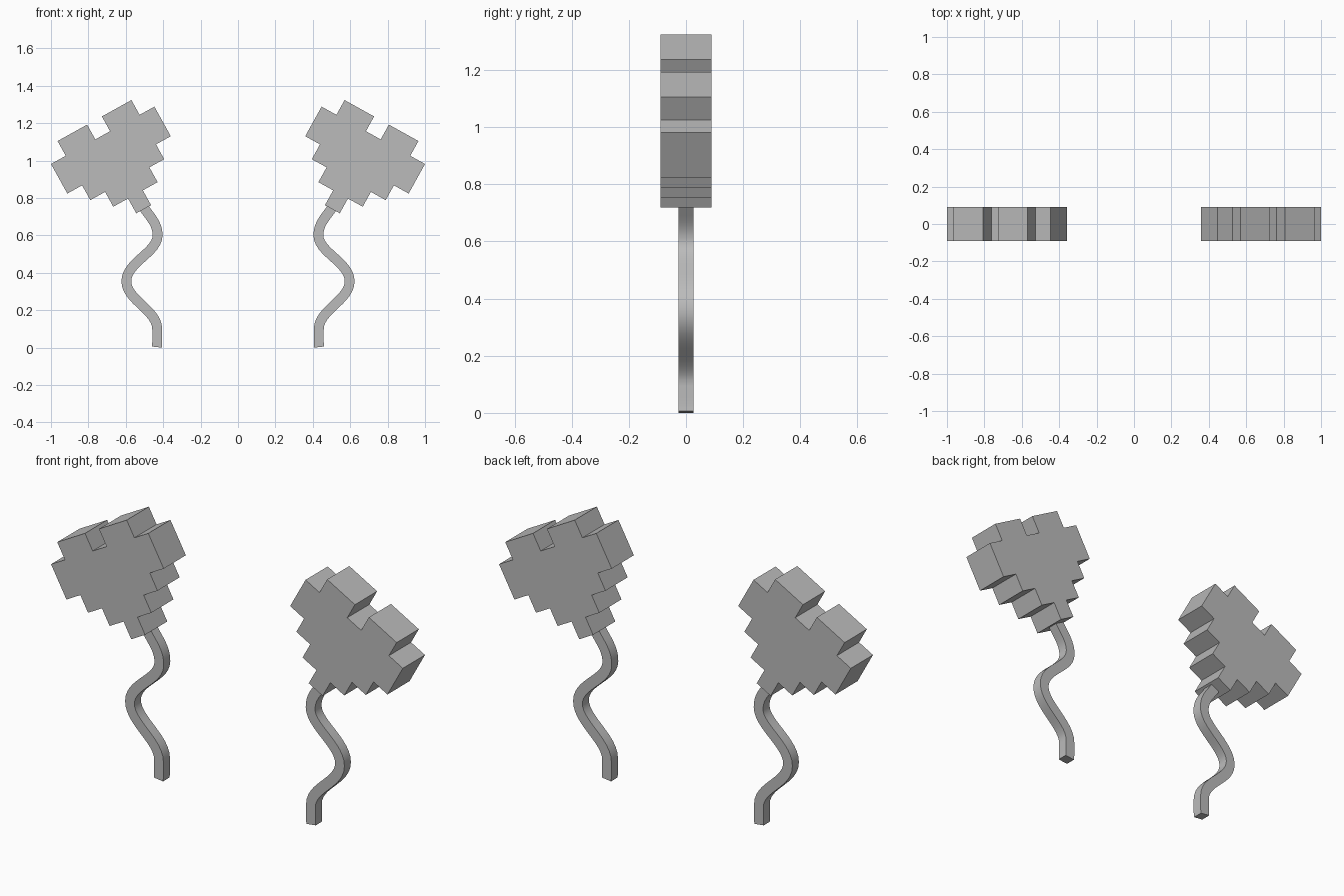
import bpy, bmesh
from mathutils import Vector
from mathutils.geometry import interpolate_bezier

cube = bpy.data.objects.get("Cube")
if cube:
    bpy.data.objects.remove(cube)

# One plain grey for everything
grey = bpy.data.materials.new("plain grey")
grey.use_nodes = True
grey.diffuse_color = (0.5, 0.5, 0.5, 1)
grey.node_tree.nodes["Principled BSDF"].inputs["Base Color"].default_value = (0.5, 0.5, 0.5, 1)


def make_object(name, bm, smooth=False):
    bmesh.ops.recalc_face_normals(bm, faces=bm.faces)
    mesh = bpy.data.meshes.new(name)
    bm.to_mesh(mesh)
    bm.free()
    mesh.materials.append(grey)
    obj = bpy.data.objects.new(name, mesh)
    bpy.context.collection.objects.link(obj)
    if smooth:
        bpy.ops.object.select_all(action='DESELECT')
        obj.select_set(True)
        bpy.context.view_layer.objects.active = obj
        bpy.ops.object.shade_smooth_by_angle(angle=0.6)


# Stepped heart outline on a tilted square grid: half the outline, then reflected
HALF = [(1, 0), (1, 1), (2, 1), (2, 2), (3, 2), (3, 3), (4, 3),
        (4, 5), (3, 5), (3, 6), (1, 6), (1, 5)]
OUTLINE = HALF + [(1 - u, v) for u, v in reversed(HALF)]
A, B = 0.079, 0.0438          # grid step, resolved along x and z
TIP = (0.465, 0.762)


def heart(name, side, half_depth=0.09):
    bm = bmesh.new()
    verts = [bm.verts.new((side * (TIP[0] + u * A + v * B), -half_depth,
                           TIP[1] - u * B + v * A)) for u, v in OUTLINE]
    face = bm.faces.new(verts)
    out = bmesh.ops.extrude_face_region(bm, geom=[face])
    moved = [g for g in out["geom"] if isinstance(g, bmesh.types.BMVert)]
    bmesh.ops.translate(bm, verts=moved, vec=(0, 2 * half_depth, 0))
    make_object(name, bm)


# Wavy stem path: point (x, z) and handle direction (x, z)
KNOTS = [((0.434, 0.003), (-0.004, 0.03)),
         ((0.432, 0.10), (0, 0.03)),
         ((0.597, 0.355), (0, 0.10)),
         ((0.43, 0.60), (0, 0.09)),
         ((0.52, 0.775), (0.04, 0.07))]


def stem(name, side, r=0.0265):
    path = []
    for i, ((p, h), (q, k)) in enumerate(zip(KNOTS, KNOTS[1:])):
        p, q, k = Vector(p), Vector(q), Vector(k)
        # the first bend starts gently but leaves its knot with a longer handle
        h = Vector((0, 0.10)) if i == 1 else Vector(h)
        if i == len(KNOTS) - 2:
            h = h * 0.8
        points = interpolate_bezier(p, p + h, q - k, q, 14)
        path += [Vector(c[:2]) for c in points[(i > 0):]]
    bm = bmesh.new()
    rings = []
    for i, c in enumerate(path):
        t = (path[min(i + 1, len(path) - 1)] - path[max(i - 1, 0)]).normalized()
        n = Vector((t.y, -t.x)) * r
        rings.append([bm.verts.new((side * (c.x + s * n.x), y * r, c.y + s * n.y))
                      for s, y in ((-1, -1), (1, -1), (1, 1), (-1, 1))])
    for low, high in zip(rings, rings[1:]):
        for j in range(4):
            k = (j + 1) % 4
            bm.faces.new((low[j], low[k], high[k], high[j]))
    bm.faces.new(rings[0])
    bm.faces.new(rings[-1])
    make_object(name, bm, smooth=True)


# Mirrored pair
for label, side in (("left", 1), ("right", -1)):
    heart(label + "_heart", side)
    stem(label + "_stem", side)
